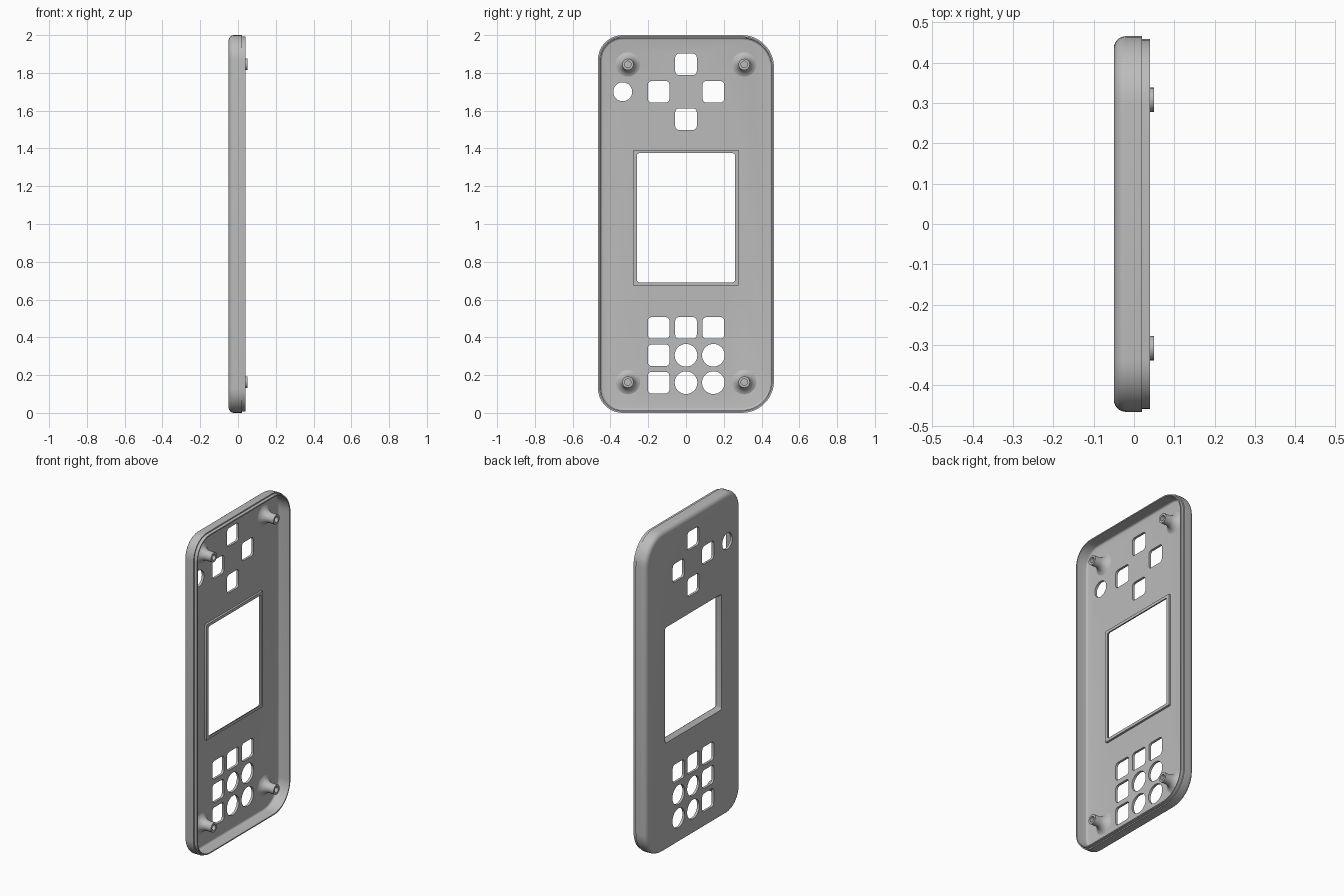
import bpy, bmesh, math
from math import sin, cos, pi

if "Cube" in bpy.data.objects:
    bpy.data.objects.remove(bpy.data.objects["Cube"], do_unlink=True)

grey = bpy.data.materials.new("shell_grey")
grey.use_nodes = True
grey.diffuse_color = (0.5, 0.5, 0.5, 1)
grey.node_tree.nodes["Principled BSDF"].inputs["Base Color"].default_value = (0.5, 0.5, 0.5, 1)


def outline(x, y, z, hy, hz, r_pos, r_neg=None, seg=10):
    """Rounded rectangle in the YZ plane, with its own radius on each Y side."""
    r_neg = r_pos if r_neg is None else r_neg
    pts = []
    for k, (sy, sz) in enumerate([(1, 1), (-1, 1), (-1, -1), (1, -1)]):
        r = r_pos if sy > 0 else r_neg
        for i in range(seg):
            a = (k + (i + 0.02) / (seg - 0.96)) * pi / 2
            pts.append((x, y + sy * (hy - r) + r * cos(a), z + sz * (hz - r) + r * sin(a)))
    return pts


def loft(name, rings):
    """Closed solid skinned through a list of equal outlines."""
    bm = bmesh.new()
    loops = [[bm.verts.new(p) for p in ring] for ring in rings]
    n = len(loops[0])
    for a, b in zip(loops, loops[1:]):
        for i in range(n):
            j = (i + 1) % n
            bm.faces.new((a[i], a[j], b[j], b[i]))
    bm.faces.new(loops[0])
    bm.faces.new(loops[-1])
    bmesh.ops.recalc_face_normals(bm, faces=bm.faces)
    mesh = bpy.data.meshes.new(name)
    bm.to_mesh(mesh)
    bm.free()
    mesh.materials.append(grey)
    ob = bpy.data.objects.new(name, mesh)
    bpy.context.collection.objects.link(ob)
    return ob


def combine(target, tool, operation):
    """Apply a boolean and discard the tool."""
    bpy.context.view_layer.objects.active = target
    mod = target.modifiers.new("cut", "BOOLEAN")
    mod.operation, mod.solver, mod.object = operation, "EXACT", tool
    bpy.ops.object.modifier_apply(modifier=mod.name)
    bpy.data.objects.remove(tool, do_unlink=True)


def smooth(ob):
    bpy.ops.object.select_all(action="DESELECT")
    ob.select_set(True)
    bpy.context.view_layer.objects.active = ob
    bpy.ops.object.shade_smooth_by_angle(angle=math.radians(30))


# Shell section as (depth, inset): rounded face edge, wall, stepped lip, inside wall
FACE, FLOOR, R = -0.05, -0.035, 0.03
section = [(FACE + R * (1 - cos(t * pi / 12)), R * (1 - sin(t * pi / 12))) for t in range(7)]
section += [(0.02, 0), (0.02, 0.007), (0.04, 0.007), (0.04, 0.014)]
section += [(FLOOR + 0.012 * (1 - sin(t * pi / 8)), 0.026 - 0.012 * cos(t * pi / 8)) for t in range(5)]
shell = loft("front_shell", [outline(x, 0, 1, 0.466 - d, 1 - d, 0.17 - d, 0.13 - d)
                             for x, d in section])

# Raised frame around the screen and its tapered opening
SCREEN_Z = 1.033
frame = loft("screen_frame", [outline(x, 0, SCREEN_Z, 0.278, 0.36, 0.004, seg=4)
                              for x in (-0.042, -0.022)])
combine(shell, frame, "UNION")
opening = loft("screen_opening", [outline(x, 0, SCREEN_Z, hy, hy + 0.083, 0.012, seg=5)
                                  for x, hy in ((-0.06, 0.284), (-0.024, 0.259), (0.01, 0.259))])
combine(shell, opening, "DIFFERENCE")

# Button holes: (y, z, half size, corner radius)
P, S, C = 0.145, (0.057, 0.02), (0.06, 0.06)
holes = [(y, 1.7 + z, *S) for y, z in ((0, P), (0, -P), (P, 0), (-P, 0))]
holes.append((-0.335, 1.7, 0.05, 0.05))
for row in range(3):
    for col in range(3):
        holes.append(((col - 1) * P, 0.45 - row * P, *(C if row and col else S)))
for y, z, h, r in holes:
    cutter = loft("button_cutter", [outline(x, y, z, h, h, r) for x in (-0.07, 0.01)])
    combine(shell, cutter, "DIFFERENCE")
smooth(shell)

# Flared screw posts with blind holes
post = [(-0.037, 0.07), (-0.034, 0.062), (-0.028, 0.05), (-0.018, 0.041), (-0.006, 0.034),
        (0.008, 0.03), (0.05, 0.03), (0.05, 0.017), (-0.02, 0.017)]
for side, y in (("left", -0.308), ("right", 0.308)):
    for level, z in (("lower", 0.163), ("upper", 1.845)):
        smooth(loft(f"{level}_{side}_screw_post",
                    [outline(x, y, z, r, r, r, seg=8) for x, r in post]))
